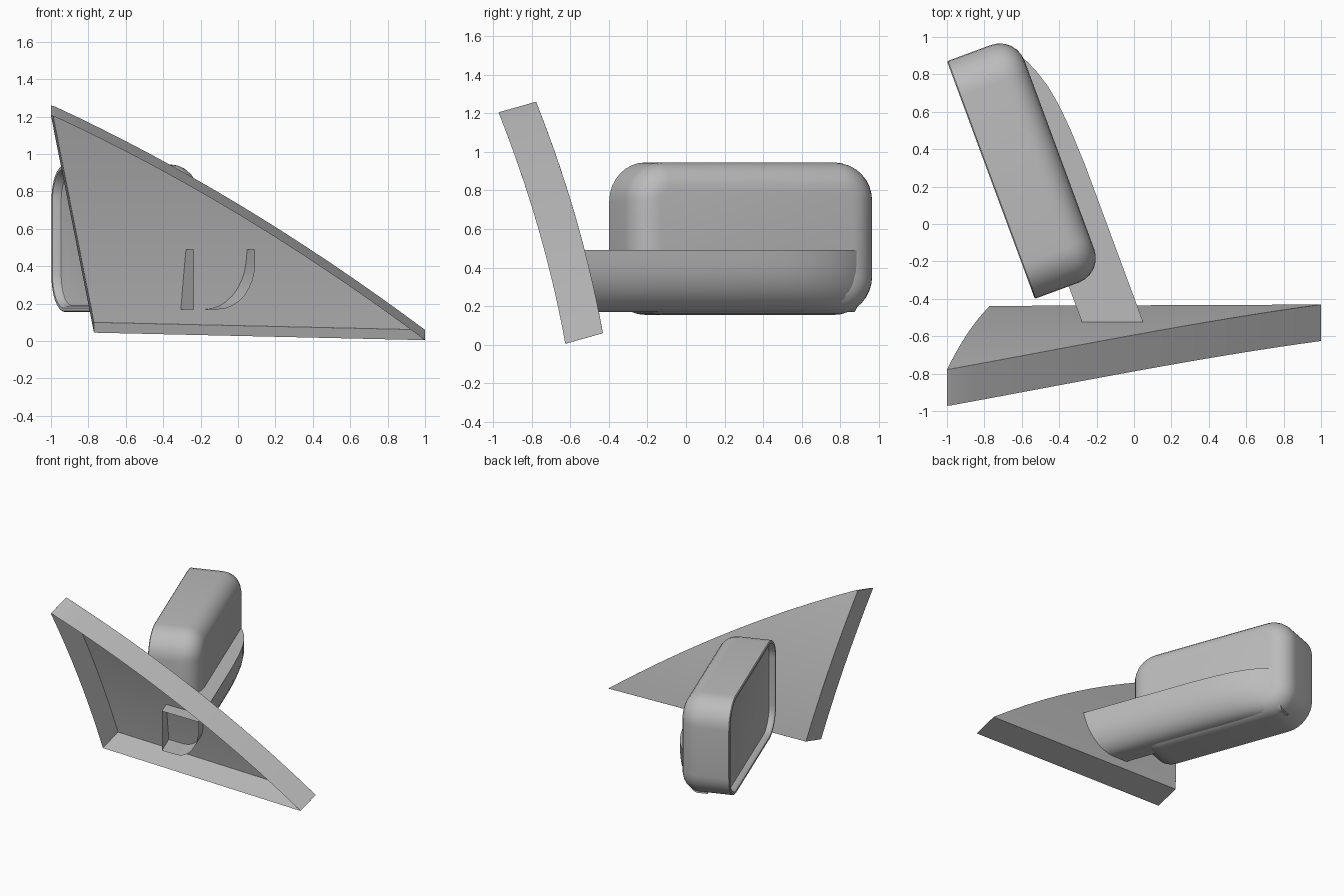
import bpy, bmesh, math
from mathutils import Vector

if "Cube" in bpy.data.objects:
    bpy.data.objects.remove(bpy.data.objects["Cube"])

grey = bpy.data.materials.new("plain grey")
grey.use_nodes = True
COLOUR = (0.5, 0.5, 0.5, 1)
grey.diffuse_color = COLOUR
grey.node_tree.nodes["Principled BSDF"].inputs["Base Color"].default_value = COLOUR

# Mirror head frame: u runs along the head, w from the glass to its back
CENTRE = Vector((-0.765, 0.235, 0))
U = Vector((0.347, -0.938, 0))
W = Vector((0.938, 0.347, 0))


def head_point(u, w, z):
    return CENTRE + U * u + W * w + Vector((0, 0, z))


def finish(name, bm, angle=35, bevel=0):
    bmesh.ops.remove_doubles(bm, verts=bm.verts, dist=0.0005)
    bmesh.ops.recalc_face_normals(bm, faces=bm.faces)
    mesh = bpy.data.meshes.new(name)
    bm.to_mesh(mesh)
    bm.free()
    mesh.materials.append(grey)
    obj = bpy.data.objects.new(name, mesh)
    bpy.context.collection.objects.link(obj)
    bpy.ops.object.select_all(action='DESELECT')
    obj.select_set(True)
    bpy.context.view_layer.objects.active = obj
    bpy.ops.object.shade_smooth_by_angle(angle=math.radians(angle))
    if bevel:
        mod = obj.modifiers.new("soft edges", 'BEVEL')
        mod.width, mod.segments, mod.angle_limit = bevel, 2, math.radians(40)
    return obj


def loft(bm, rings, cap_start=False, cap_end=False):
    loops = [[bm.verts.new(p) for p in ring] for ring in rings]
    for a, b in zip(loops, loops[1:]):
        for i in range(len(a)):
            j = (i + 1) % len(a)
            bm.faces.new((a[i], a[j], b[j], b[i]))
    if cap_start:
        bm.faces.new(loops[0])
    if cap_end:
        bm.faces.new(loops[-1])


# Head: rounded rectangles lofted from the glass, over the rim, to the back
def rounded_ring(w, inset, steps=8):
    half_u, half_z = 0.677 - inset, 0.395 - inset
    r = max(0.2 - inset, 0.06)
    points = []
    for k, (su, sz) in enumerate([(1, 1), (-1, 1), (-1, -1), (1, -1)]):
        for s in range(steps + 1):
            a = math.pi / 2 * (k + s / steps)
            points.append(head_point(su * (half_u - r) + r * math.cos(a), w,
                                     0.55 + sz * (half_z - r) + r * math.sin(a)))
    return points


profile = [(0.05, 0.045), (0.045, 0.035), (0.01, 0.03), (0, 0.022), (0, 0.006), (0.006, 0), (0.25, 0)]
profile += [(0.25 + 0.14 * math.sin(a), 0.14 * (1 - math.cos(a)))
            for a in [math.pi / 12 * i for i in range(1, 7)]]
bm = bmesh.new()
loft(bm, [rounded_ring(w, inset) for w, inset in profile], True, True)
finish("mirror_housing", bm, 40)

# Arm: flat-topped section with a rounded lower outside corner
INNER, TOP, BOTTOM = 0.193, 0.49, 0.17


def arm_section(outer):
    rx, rz = (outer - INNER) * 0.6, 0.25
    curve = [(outer - rx + rx * math.sin(a), BOTTOM + rz - rz * math.cos(a))
             for a in [math.pi / 16 * i for i in range(9)]]
    return [(INNER, TOP), (INNER, BOTTOM)] + curve + [(outer, TOP)]


path = [(0.6, 0.5), (0.1, 0.5), (-0.1, 0.493), (-0.25, 0.48),
        (-0.36, 0.461), (-0.45, 0.434), (-0.52, 0.405), (-0.58, 0.37)]
foot = [head_point((CENTRE.y + 0.64 + W.y * w) / -U.y, w, z) for w, z in arm_section(0.5)]
bm = bmesh.new()
loft(bm, [foot] + [[head_point(u, w, z) for w, z in arm_section(o)] for u, o in path], False, True)
finish("mirror_arm", bm, 35)

# Mounting plate: curved triangular panel with a skirt reaching forward
ROWS, COLS = 16, 8
bm = bmesh.new()
grid = []
for i in range(ROWS + 1):
    t = i / ROWS
    left = Vector((-0.77 - 0.23 * t, 0, 0.10 + 1.16 * t))
    right = Vector((1 - 1.98 * t, 0, 0.06 + 1.195 * t + 0.28 * t * (1 - t)))
    row = []
    for j in range(COLS + 1):
        p = left.lerp(right, j / COLS)
        p.y = -0.42 - 0.17 * p.z - 0.09 * p.z ** 2
        row.append(bm.verts.new(p))
    grid.append(row)
for a, b in zip(grid, grid[1:]):
    for j in range(COLS):
        bm.faces.new((a[j], a[j + 1], b[j + 1], b[j]))
border = [e for e in bm.edges if e.is_boundary]
skirt = bmesh.ops.extrude_edge_only(bm, edges=border)["geom"]
bmesh.ops.translate(bm, vec=(0, -0.195, -0.055),
                    verts=[v for v in skirt if isinstance(v, bmesh.types.BMVert)])
finish("mounting_plate", bm, 35, 0.01)
